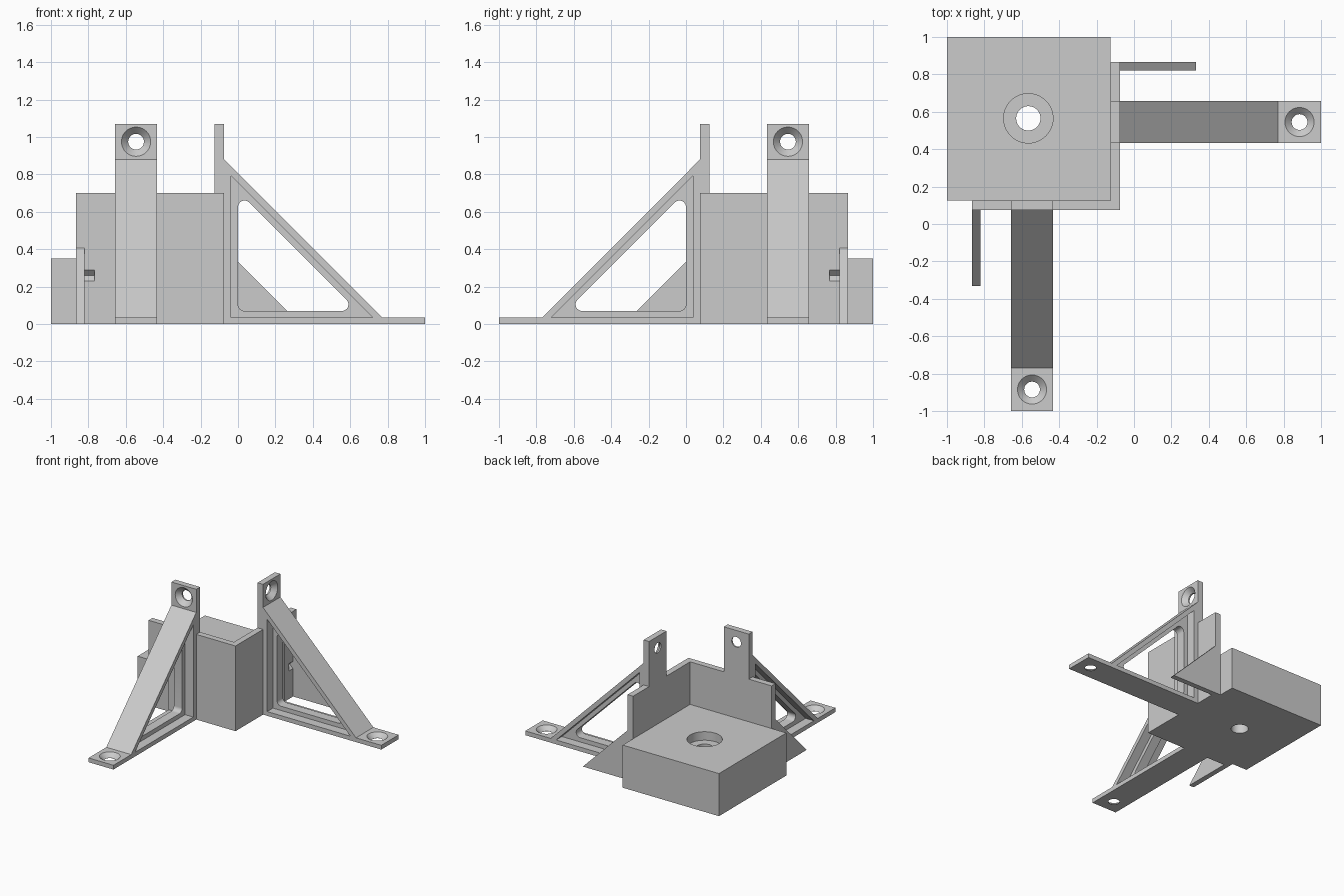
import bpy
import bmesh
from math import radians, cos, sin, sqrt, pi
from mathutils import Matrix, Vector

if "Cube" in bpy.data.objects:
    bpy.data.objects.remove(bpy.data.objects["Cube"], do_unlink=True)

GREY = (0.6, 0.6, 0.6, 1.0)
mat = bpy.data.materials.new("plain grey")
mat.use_nodes = True
mat.diffuse_color = GREY
mat.node_tree.nodes["Principled BSDF"].inputs["Base Color"].default_value = GREY

# Reflection across the diagonal: (x, y) -> (-y, -x)
DIAGONAL = Matrix(((0, -1, 0, 0), (-1, 0, 0, 0), (0, 0, 1, 0), (0, 0, 0, 1)))


def finish(name, bm):
    bmesh.ops.recalc_face_normals(bm, faces=bm.faces)
    mesh = bpy.data.meshes.new(name)
    bm.to_mesh(mesh)
    bm.free()
    mesh.materials.append(mat)
    obj = bpy.data.objects.new(name, mesh)
    bpy.context.collection.objects.link(obj)
    return obj


def prism(name, points, low, high, plane="XZ"):
    """Extrude a flat outline between low and high along the remaining axis."""
    bm = bmesh.new()
    place = (lambda a, b, c: (a, c, b)) if plane == "XZ" else (lambda a, b, c: (a, b, c))
    face = bm.faces.new([bm.verts.new(place(a, b, low)) for a, b in points])
    new = bmesh.ops.extrude_face_region(bm, geom=[face])["geom"]
    shift = Vector(place(0, 0, high - low))
    bmesh.ops.translate(bm, vec=shift, verts=[v for v in new if isinstance(v, bmesh.types.BMVert)])
    return finish(name, bm)


def cone(start, axis, length, r1, r2):
    """Round cutter running from start along axis."""
    axis = Vector(axis)
    turn = axis.to_track_quat("Z", "Y").to_matrix().to_4x4()
    centre = Matrix.Translation(Vector(start) + axis * length / 2)
    bm = bmesh.new()
    bmesh.ops.create_cone(bm, cap_ends=True, segments=48, radius1=r1, radius2=r2,
                          depth=length, matrix=centre @ turn)
    return finish("cutter", bm)


def cut(obj, *cutters):
    for cutter in cutters:
        cutter.hide_render = True
        mod = obj.modifiers.new("cut", "BOOLEAN")
        mod.operation = "DIFFERENCE"
        mod.solver = "EXACT"
        mod.object = cutter
        bpy.context.view_layer.objects.active = obj
        bpy.ops.object.modifier_apply(modifier=mod.name)
        bpy.data.objects.remove(cutter, do_unlink=True)


def countersunk(obj, surface, inward, depth):
    """Screw hole with a conical seat on the outer surface."""
    surface, inward = Vector(surface), Vector(inward)
    cut(obj,
        cone(surface - inward * 0.05, inward, 0.2, 0.042, 0.042),
        cone(surface - inward * 0.002, inward, depth, 0.08, 0.042))


def mirrored(obj, name):
    bm = bmesh.new()
    bm.from_mesh(obj.data)
    bm.transform(DIAGONAL)
    return finish(name, bm)


# Low square block with a counterbored hole
block = prism("base_block", [(-1, 0.125), (-0.125, 0.125), (-0.125, 1), (-1, 1)], 0, 0.35, "XY")
cut(block,
    cone((-0.565, 0.565, -0.1), (0, 0, 1), 0.6, 0.065, 0.065),
    cone((-0.565, 0.565, 0.28), (0, 0, 1), 0.2, 0.132, 0.132))

# Tall corner wall with a small angled pocket near each end
wall = prism("corner_wall", [(-0.865, 0.075), (-0.075, 0.075), (-0.075, 0.865),
                             (-0.125, 0.865), (-0.125, 0.125), (-0.865, 0.125)], 0, 0.7, "XY")
pocket = prism("cutter", [(-0.105, 0.26), (-0.005, 0.16), (0.095, 0.26), (-0.005, 0.36)], 0.768, 0.82)
cut(wall, mirrored(pocket, "cutter"), pocket)

# Diagonal brace with foot and upright tab
brace = prism("side_brace", [(-0.075, 0), (1, 0), (1, 0.035), (0.77, 0.035), (-0.075, 0.88),
                             (-0.075, 1.07), (-0.125, 1.07), (-0.125, 0.7), (-0.075, 0.7)],
              0.432, 0.658)

# Recess both sides of the brace, leaving a thin web
recess = [(-0.037, 0.035), (0.72, 0.035), (-0.037, 0.792)]
cut(brace, prism("cutter", recess, 0.3, 0.507), prism("cutter", recess, 0.583, 0.8))

# Rounded triangular window through the web
R, BASE, SUM = 0.035, 0.07, 0.71
far = SUM - R * sqrt(2)
corners = [((R, BASE + R), 180, 270),
           ((far - BASE - R, BASE + R), 270, 405),
           ((R, far - R), 45, 180)]
window = []
for (cx, cz), a0, a1 in corners:
    for i in range(9):
        a = radians(a0 + (a1 - a0) * i / 8)
        window.append((cx + R * cos(a), cz + R * sin(a)))
cut(brace, prism("cutter", window, 0.3, 0.8))

# Screw holes in foot and tab
countersunk(brace, (0.885, 0.545, 0.035), (0, 0, -1), 0.036)
countersunk(brace, (-0.075, 0.545, 0.975), (-1, 0, 0), 0.04)

# Thin triangular gusset at the wall end
gusset = prism("side_gusset", [(-0.075, 0), (0.332, 0), (-0.075, 0.407)], 0.822, 0.865)

parts = [block, wall, brace, gusset,
         mirrored(brace, "front_brace"), mirrored(gusset, "front_gusset")]

bpy.ops.object.select_all(action="DESELECT")
for part in parts:
    part.select_set(True)
bpy.context.view_layer.objects.active = block
bpy.ops.object.shade_smooth_by_angle(angle=radians(30))
